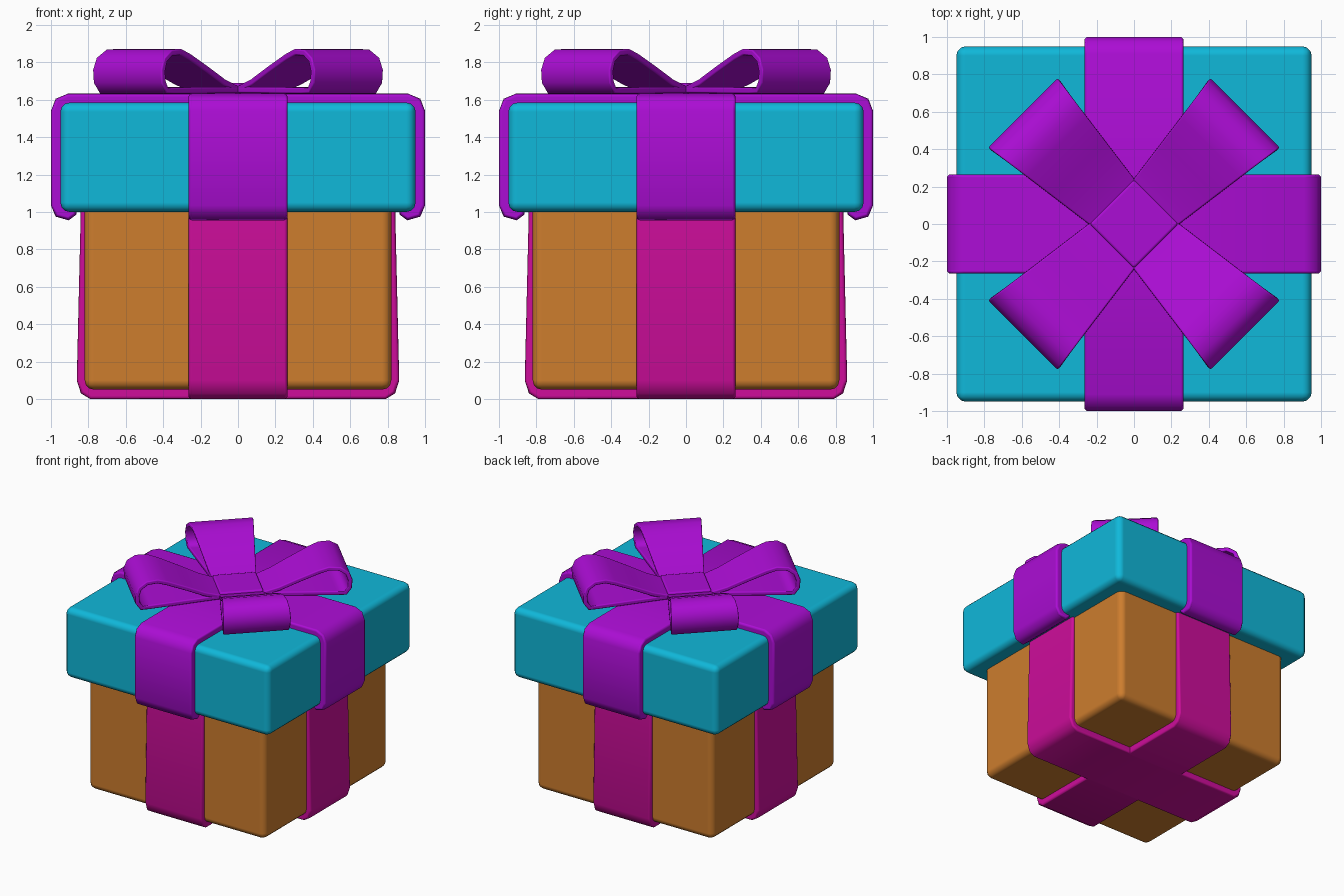
import bpy, bmesh, math
from mathutils import Matrix, Vector

if "Cube" in bpy.data.objects:
    bpy.data.objects.remove(bpy.data.objects["Cube"])


def material(name, rgb):
    m = bpy.data.materials.new(name)
    m.diffuse_color = (*rgb, 1)
    m.use_nodes = True
    m.node_tree.nodes["Principled BSDF"].inputs["Base Color"].default_value = m.diffuse_color
    return m


TEAL = material("teal", (0.005, 0.48, 0.70))
PURPLE = material("purple", (0.41, 0.004, 0.66))
PINK = material("pink", (0.62, 0.004, 0.33))
ORANGE = material("orange", (0.61, 0.205, 0.027))


def finish(name, bm, mat, bevel, thickness=0):
    """Turn a bmesh into a smooth object with rounded rims."""
    me = bpy.data.meshes.new(name)
    bm.to_mesh(me)
    bm.free()
    for p in me.polygons:
        p.use_smooth = True
    me.materials.append(mat)
    ob = bpy.data.objects.new(name, me)
    bpy.context.collection.objects.link(ob)
    if thickness:
        s = ob.modifiers.new("thickness", 'SOLIDIFY')
        s.thickness = thickness
        s.offset = -1
    b = ob.modifiers.new("rounding", 'BEVEL')
    b.width = bevel
    b.segments = 3
    b.limit_method = 'ANGLE'
    b.angle_limit = math.radians(60)
    b.harden_normals = True
    return ob


def block(name, half, z0, z1, mat, bevel, turn=0):
    bm = bmesh.new()
    bmesh.ops.create_cube(bm, size=1)
    bm.transform(Matrix.Rotation(turn, 4, 'Z')
                 @ Matrix.Translation((0, 0, (z0 + z1) / 2))
                 @ Matrix.Diagonal((half * 2, half * 2, z1 - z0, 1)))
    return finish(name, bm, mat, bevel)


def band(name, half_profile, mat, turn, half_width=0.265):
    """Mirror a half outline in x and extrude it across the band's width."""
    outline = half_profile + [(-x, z) for x, z in reversed(half_profile)]
    bm = bmesh.new()
    face = bm.faces.new([bm.verts.new((x, -half_width, z)) for x, z in outline])
    ext = bmesh.ops.extrude_face_region(bm, geom=[face])
    moved = [v for v in ext["geom"] if isinstance(v, bmesh.types.BMVert)]
    bmesh.ops.translate(bm, verts=moved, vec=(0, half_width * 2, 0))
    bmesh.ops.recalc_face_normals(bm, faces=bm.faces)
    bm.transform(Matrix.Rotation(turn, 4, 'Z'))
    return finish(name, bm, mat, 0.018)


def bow_loop(name, turn):
    """Tapered ribbon strip following a loop path, widening outwards."""
    path = [(0.14, 1.636), (0.45, 1.634), (0.72, 1.632), (0.795, 1.634),
            (0.835, 1.69), (0.84, 1.76), (0.815, 1.825), (0.75, 1.868),
            (0.66, 1.872), (0.58, 1.845), (0.42, 1.775), (0.28, 1.71),
            (0.14, 1.665)]
    bm = bmesh.new()
    rows = []
    for d, z in path:
        w = 0.172 + (d - 0.172) * 0.134
        rows.append([bm.verts.new((d, s * w, z)) for s in (-1, 1)])
    for a, b in zip(rows, rows[1:]):
        bm.faces.new((a[0], a[1], b[1], b[0]))
    bm.normal_update()
    if bm.faces[:][0].normal.z > 0:
        bmesh.ops.reverse_faces(bm, faces=bm.faces)
    bm.transform(Matrix.Rotation(turn, 4, 'Z'))
    return finish(name, bm, PURPLE, 0.01, thickness=0.034)


# Box and lid
block("box", 0.82, 0.05, 1.06, ORANGE, 0.05)
block("lid", 0.95, 1.0, 1.585, TEAL, 0.05)

# Crossed ribbons around the box and the lid
box_band = [(0.79, 0.0), (0.84, 0.03), (0.862, 0.10), (0.84, 1.03)]
lid_band = [(0.86, 1.03), (0.865, 0.985), (0.905, 0.955), (0.975, 0.975),
            (1.0, 1.035), (1.0, 1.54), (0.975, 1.605), (0.91, 1.632)]
for side, turn in (("across", 0), ("along", math.pi / 2)):
    band("box_ribbon_" + side, box_band, PINK, turn)
    band("lid_ribbon_" + side, lid_band, PURPLE, turn)

# Bow with four loops and a square knot
for i in range(4):
    bow_loop(f"bow_loop_{i + 1}", math.pi / 4 + i * math.pi / 2)
block("bow_knot", 0.168, 1.62, 1.69, PURPLE, 0.015, math.pi / 4)
